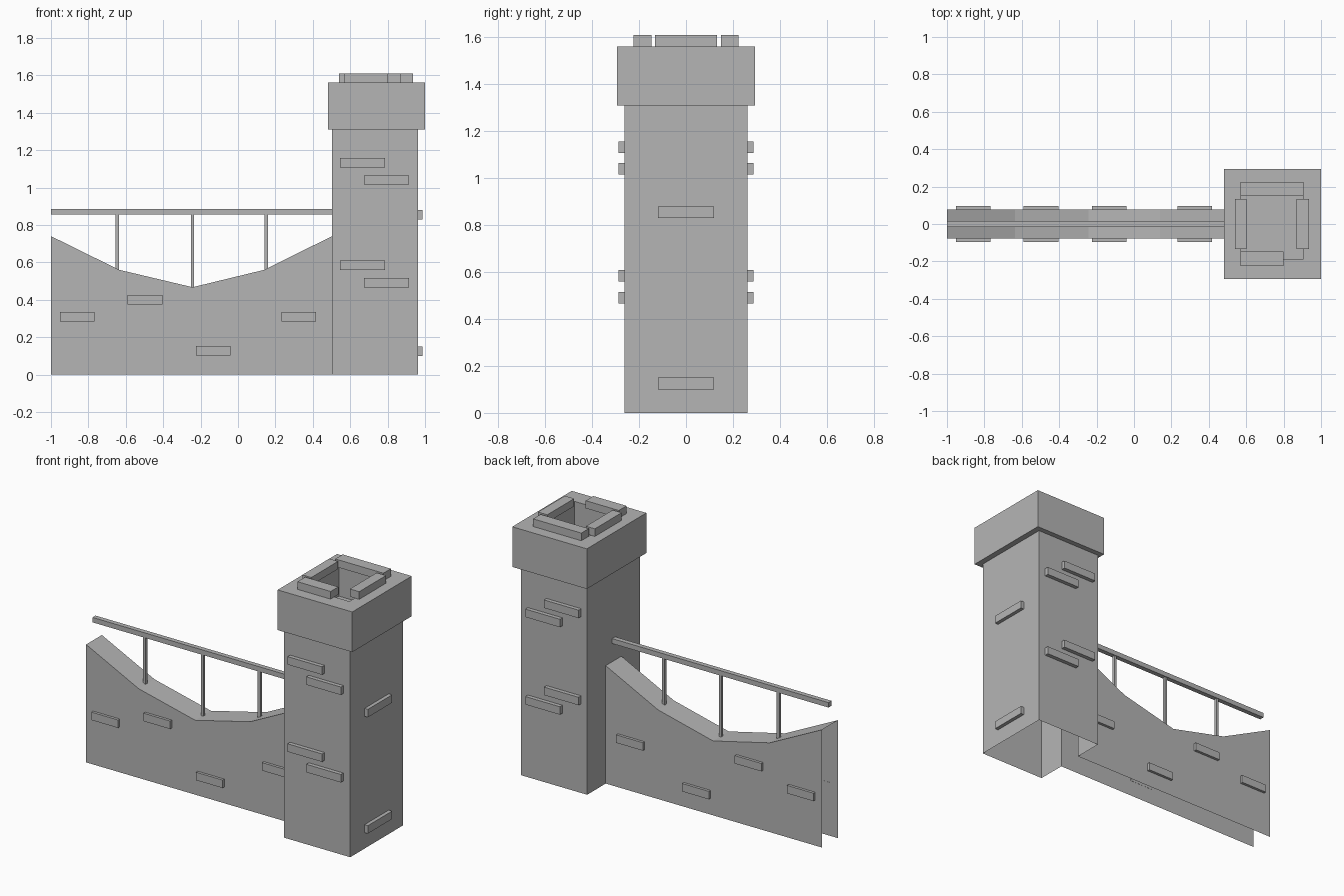
import bpy, bmesh
from mathutils import Vector

if "Cube" in bpy.data.objects:
    bpy.data.objects.remove(bpy.data.objects["Cube"])

stone = bpy.data.materials.new("stone_grey")
stone.use_nodes = True
GREY = (0.46, 0.46, 0.46, 1)
stone.diffuse_color = GREY
stone.node_tree.nodes["Principled BSDF"].inputs["Base Color"].default_value = GREY


def finish(name, bm):
    me = bpy.data.meshes.new(name)
    bm.normal_update()
    bm.to_mesh(me)
    bm.free()
    me.materials.append(stone)
    ob = bpy.data.objects.new(name, me)
    bpy.context.collection.objects.link(ob)
    return ob


def box_mesh(x, y, z):
    bm = bmesh.new()
    bmesh.ops.create_cube(bm, size=1)
    for v in bm.verts:
        v.co = [(a + b) / 2 + c * (b - a) for (a, b), c in zip((x, y, z), v.co)]
    return bm


def box(name, x, y, z):
    return finish(name, box_mesh(x, y, z))


def add_face(bm, pts):
    return bm.faces.new([bm.verts.new(p) for p in pts])


TX0, TX1, TY, TZ = 0.503, 0.963, 0.262, 1.31   # tower shaft
WY = 0.078                                     # half thickness of the wall
TOP = [(-1, 0.74), (-0.635, 0.56), (-0.243, 0.467), (0.14, 0.56), (TX0, 0.74)]

# Curtain wall: hollow shell with a dipping top, open below and at its free end
bm = bmesh.new()
for s in (-1, 1):
    ring = [(-1, 0)] + TOP + [(TX0, 0)]
    add_face(bm, [(x, s * WY, z) for x, z in (ring if s > 0 else ring[::-1])])
for (xa, za), (xb, zb) in zip(TOP, TOP[1:]):
    add_face(bm, [(xa, -WY, za), (xb, -WY, zb), (xb, WY, zb), (xa, WY, za)])
bmesh.ops.remove_doubles(bm, verts=bm.verts, dist=0.0001)
finish("curtain_wall", bm)

# Tower shaft: open below, with an opening where the hollow wall joins
bm = bmesh.new()
add_face(bm, [(TX0, -TY, 0), (TX1, -TY, 0), (TX1, -TY, TZ), (TX0, -TY, TZ)])
add_face(bm, [(TX1, -TY, 0), (TX1, TY, 0), (TX1, TY, TZ), (TX1, -TY, TZ)])
add_face(bm, [(TX1, TY, 0), (TX0, TY, 0), (TX0, TY, TZ), (TX1, TY, TZ)])
for s in (-1, 1):
    side = [(TX0, s * TY, 0), (TX0, s * TY, TZ), (TX0, s * WY, TZ), (TX0, s * WY, 0)]
    add_face(bm, side if s < 0 else side[::-1])
add_face(bm, [(TX0, -WY, 0.74), (TX0, -WY, TZ), (TX0, WY, TZ), (TX0, WY, 0.74)])
bmesh.ops.remove_doubles(bm, verts=bm.verts, dist=0.0001)
finish("tower_shaft", bm)

# Tower head: wider block with a sunken top
bm = box_mesh((0.482, 1.0), (-0.295, 0.295), (TZ, 1.562))
bm.normal_update()
top = max(bm.faces, key=lambda f: f.calc_center_median().z)
top = bmesh.ops.extrude_discrete_faces(bm, faces=[top])["faces"][0]
bm.free()
bm = box_mesh((0.482, 1.0), (-0.295, 0.295), (TZ, 1.562))
bm.normal_update()
top = max(bm.faces, key=lambda f: f.calc_center_median().z)
bmesh.ops.inset_individual(bm, faces=[top], thickness=0.05)
mid = top.calc_center_median()
for v in top.verts:
    v.co.x = 0.57 if v.co.x < mid.x else 0.905
    v.co.y = -0.188 if v.co.y < mid.y else 0.188
bmesh.ops.inset_individual(bm, faces=[top], thickness=0)
for v in top.verts:
    v.co.z -= 0.2
finish("tower_head", bm)

# Low parapet bars around the sunken top
PZ = (1.562, 1.61)
box("parapet_front", (0.57, 0.8), (-0.224, -0.148), PZ)
box("parapet_back", (0.57, 0.905), (0.15, 0.224), PZ)
box("parapet_right", (0.54, 0.602), (-0.133, 0.133), PZ)
box("parapet_left", (0.87, 0.935), (-0.133, 0.133), PZ)

# Raised bricks on the front and back of tower and wall
tower_bricks = [(0.545, 1.107), (0.675, 1.015), (0.545, 0.56), (0.675, 0.466)]
wall_bricks = [(-0.952, 0.285), (-0.59, 0.375), (-0.225, 0.102), (0.233, 0.285)]
for side, s in (("front", -1), ("back", 1)):
    for part, spots, width, face, out in (("tower", tower_bricks, 0.24, TY, 0.287),
                                          ("wall", wall_bricks, 0.185, WY, 0.095)):
        for x, z in spots:
            y = sorted((s * (face - 0.001), s * out))
            box(f"{part}_brick_{side}", (x, x + width), y, (z, z + 0.05))

# Raised bricks on the outer end of the tower
for z in (0.1, 0.83):
    box("tower_brick_end", (TX1 - 0.001, 0.986), (-0.12, 0.12), (z, z + 0.05))

# Handrail and its posts
box("handrail", (-1, TX0), (-0.015, 0.015), (0.855, 0.886))
for x, z in ((-0.645, 0.555), (-0.243, 0.465), (0.152, 0.555)):
    box("rail_post", (x - 0.009, x + 0.009), (-0.009, 0.009), (z, 0.857))
